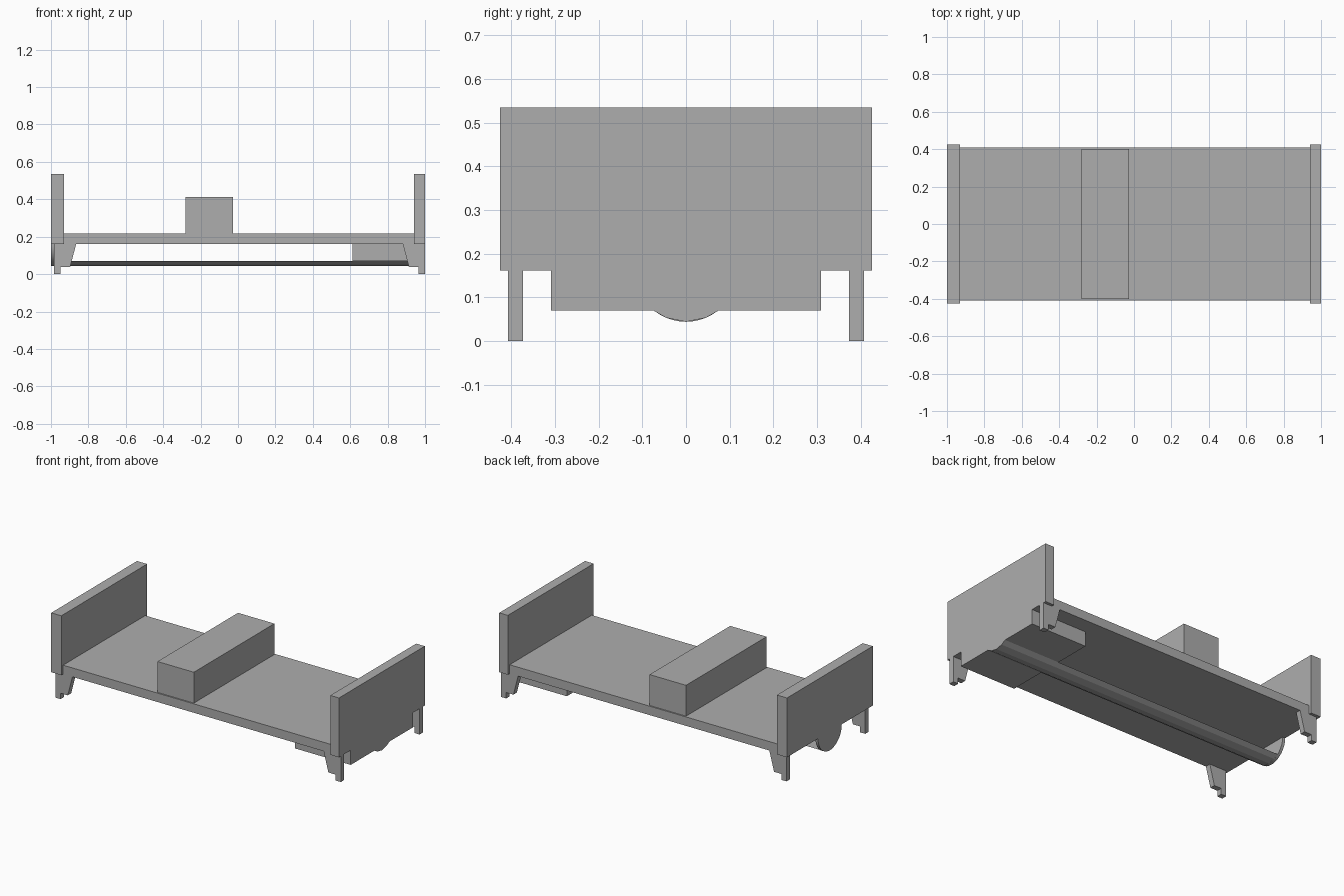
import bpy, bmesh
from math import sin, cos, pi, radians

default = bpy.data.objects.get("Cube")
if default:
    bpy.data.objects.remove(default)

# Single flat colour
grey = bpy.data.materials.new("plain grey")
grey.use_nodes = True
colour = (0.42, 0.42, 0.42, 1)
grey.diffuse_color = colour
grey.node_tree.nodes["Principled BSDF"].inputs["Base Color"].default_value = colour


def extrude(name, points, offset):
    """Extrude a closed planar outline by an offset vector."""
    bm = bmesh.new()
    face = bm.faces.new([bm.verts.new(p) for p in points])
    moved = bmesh.ops.extrude_face_region(bm, geom=[face])["geom"]
    bmesh.ops.translate(bm, vec=offset,
                        verts=[v for v in moved if isinstance(v, bmesh.types.BMVert)])
    bmesh.ops.recalc_face_normals(bm, faces=bm.faces)
    mesh = bpy.data.meshes.new(name)
    bm.to_mesh(mesh)
    bm.free()
    mesh.materials.append(grey)
    obj = bpy.data.objects.new(name, mesh)
    bpy.context.collection.objects.link(obj)
    return obj


def box(name, x0, x1, half_y, z0, z1):
    """Box centred across y."""
    outline = [(x0, -half_y, z0), (x0, half_y, z0), (x0, half_y, z1), (x0, -half_y, z1)]
    return extrude(name, outline, (x1 - x0, 0, 0))


BASE = 0.162      # underside of the deck
DECK = 0.218      # top of the deck
BOTTOM = 0.07     # underside of the locker

# Deck, end boards and crosswise block
box("deck", -0.93, 0.94, 0.408, BASE, DECK)
box("right_end_board", -1, -0.93, 0.426, BASE, 0.535)
box("left_end_board", 0.94, 1, 0.426, BASE, 0.535)
box("cross_block", -0.28, -0.027, 0.4, DECK, 0.412)

# Locker under one end, flush with the end board
box("under_locker", 0.612, 1, 0.309, BOTTOM, BASE)

# Shallow faceted rail running along the underside
RADIUS = 0.118
rail = [(-0.982, -0.075, BOTTOM)]
rail += [(-0.982, RADIUS * sin(radians(a)), BASE - RADIUS * cos(radians(a)))
         for a in (-22.5, 0, 22.5)]
rail += [(-0.982, 0.075, BOTTOM)]
extrude("under_rail", rail, (1.982, 0, 0))

# Half disc hanging below the other end
STEPS = 24
disc = [(-1, RADIUS * cos(pi * i / STEPS), BASE - RADIUS * sin(pi * i / STEPS))
        for i in range(STEPS + 1)]
half_disc = extrude("half_disc", disc, (0.018, 0, 0))
bpy.context.view_layer.objects.active = half_disc
half_disc.select_set(True)
bpy.ops.object.shade_smooth_by_angle(angle=radians(30))

# Four tapered legs with a small foot: (distance inward, height)
PROFILE = [(0, 0), (0.036, 0), (0.036, 0.037), (0.086, 0.037), (0.119, BASE), (0, BASE)]
for side, outer, direction in (("right", -0.984, 1), ("left", 1, -1)):
    for place, y in (("front", -0.408), ("back", 0.374)):
        outline = [(outer + direction * d, y, z) for d, z in PROFILE]
        extrude(f"{place}_{side}_leg", outline, (0, 0.034, 0))
